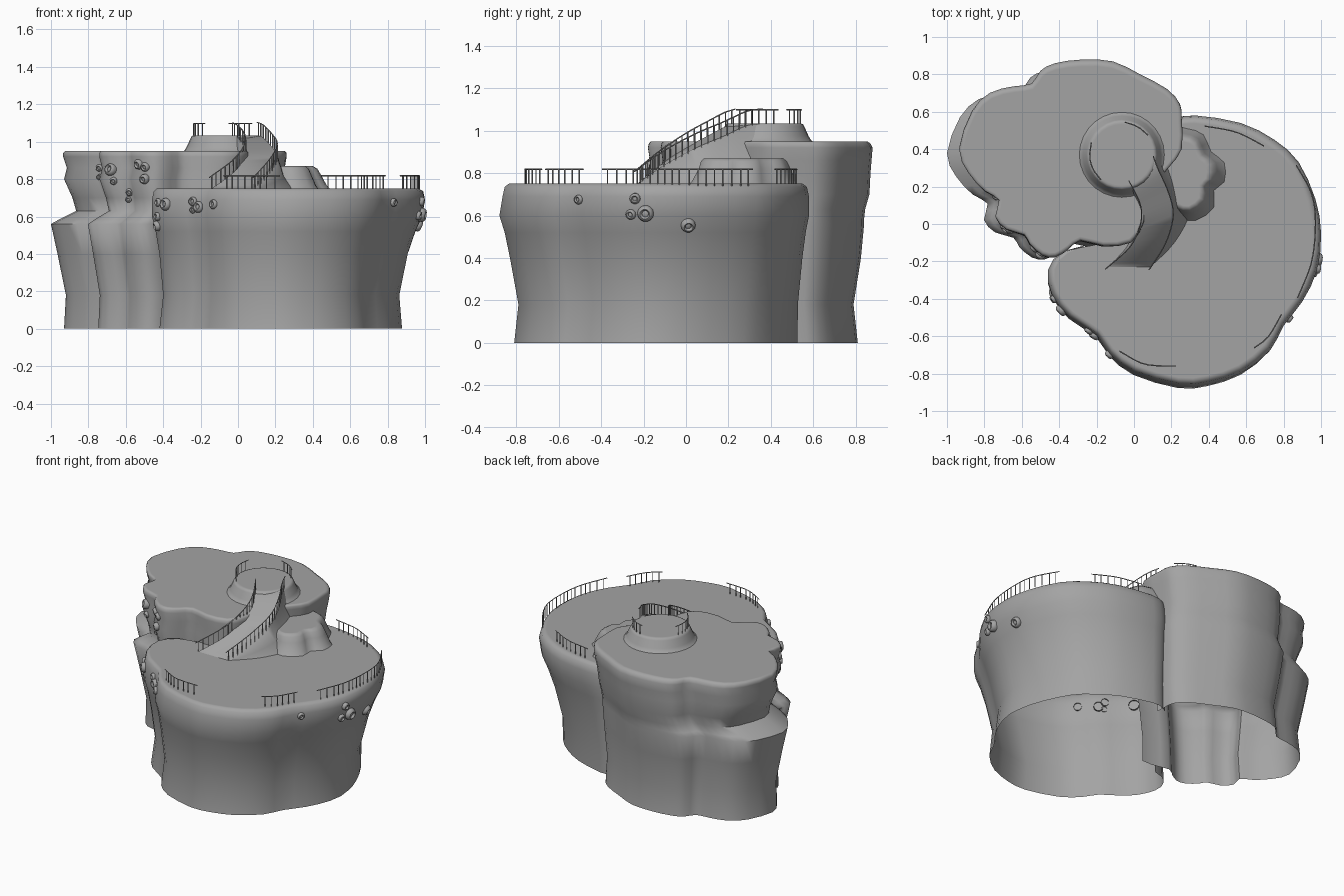
import bpy, bmesh, math
from mathutils import Vector
from mathutils.bvhtree import BVHTree
from mathutils.geometry import interpolate_bezier

if "Cube" in bpy.data.objects:
    bpy.data.objects.remove(bpy.data.objects["Cube"])

# Darker rock grey used throughout
stone = bpy.data.materials.new("stone_grey")
stone.diffuse_color = (.37, .37, .37, 1)
stone.use_nodes = True
stone.node_tree.nodes["Principled BSDF"].inputs["Base Color"].default_value = stone.diffuse_color


def add_mesh(name, bm, angle=50):
    bmesh.ops.recalc_face_normals(bm, faces=bm.faces)
    me = bpy.data.meshes.new(name)
    bm.to_mesh(me)
    bm.free()
    me.materials.append(stone)
    ob = bpy.data.objects.new(name, me)
    bpy.context.collection.objects.link(ob)
    bpy.ops.object.select_all(action='DESELECT')
    ob.select_set(True)
    bpy.context.view_layer.objects.active = ob
    bpy.ops.object.shade_smooth_by_angle(angle=math.radians(angle))
    return ob


def smooth_path(pts, n, closed=False):
    """Catmull-Rom curve through the points."""
    p = [Vector(q) for q in pts]
    m, out = len(p), []
    for i in range(m if closed else m - 1):
        if closed:
            a, b, c, d = (p[(i + k) % m] for k in (-1, 0, 1, 2))
        else:
            a, b, c, d = p[max(i - 1, 0)], p[i], p[i + 1], p[min(i + 2, m - 1)]
        out += interpolate_bezier(b, b + (c - a) / 6, c - (d - b) / 6, c, n + 1)[:-1]
    return out if closed else out + [p[-1]]


def loft(name, rings, closed=True, cap=True, skip=lambda i, k: False, inset=0, angle=50):
    bm = bmesh.new()
    vs = [[bm.verts.new(v) for v in r] for r in rings]
    n = len(vs[0])
    for k in range(len(vs) - 1):
        for i in range(n if closed else n - 1):
            if not skip(i, k):
                j = (i + 1) % n
                bm.faces.new((vs[k][i], vs[k][j], vs[k + 1][j], vs[k + 1][i]))
    if cap:
        top = bm.faces.new(vs[-1])
        top.normal_update()
        if inset:
            bmesh.ops.inset_region(bm, faces=[top], thickness=inset, use_boundary=True)
    bmesh.ops.delete(bm, geom=[v for v in bm.verts if not v.link_faces], context='VERTS')
    return add_mesh(name, bm, angle)


def mesa(name, outline, levels, hidden=0, hide_below=0, shape=lambda p, z: (0, 0)):
    """Cliff: outline fitted to a box (x0, x1, y0, y1) at each height; open below."""
    pts = smooth_path([(x, y, 0) for x, y in outline], 2, True)
    xs, ys = [p.x for p in pts], [p.y for p in pts]
    ax, bx, ay, by = min(xs), max(xs), min(ys), max(ys)
    rings = []
    for z, x0, x1, y0, y1 in levels:
        ring = []
        for p in pts:
            dx, dy = shape(p, z)
            ring.append(Vector((x0 + (p.x - ax) / (bx - ax) * (x1 - x0) + dx,
                                y0 + (p.y - ay) / (by - ay) * (y1 - y0) + dy, z)))
        rings.append(ring[::-1])
    last = 2 * hidden
    return loft(name, rings, inset=.012, angle=62,
                skip=lambda i, k: hidden and i < last and levels[k][0] < hide_below)


# Lower front terrace, its back right corner tucked in towards the foot
def tuck(p, z):
    d = (p - Vector((.3, -.15, 0))).normalized()
    w = max(0, 2 * d.x * d.y) if d.x > 0 else 0
    s = .045 * w * max(0, 1 - z / .6)
    return -d.x * s, -d.y * s


front = mesa("lower_terrace", [
    (.23, .56), (.33, .58), (.57, .54), (.75, .45), (.88, .33), (.97, .13), (1, -.05),
    (.98, -.25), (.9, -.42), (.8, -.55), (.73, -.68), (.58, -.8), (.4, -.86), (.24, -.87),
    (0, -.8), (-.13, -.7), (-.2, -.6), (-.35, -.5), (-.44, -.38), (-.46, -.25),
    (-.38, -.15), (-.2, -.11), (0, -.05), (.06, .1), (.12, .3), (.17, .5)], [
    (0, -.42, .88, -.81, .53), (.18, -.4, .865, -.79, .53), (.4, -.42, .91, -.83, .55),
    (.52, -.44, .95, -.855, .565), (.6, -.46, .985, -.88, .58), (.69, -.46, 1, -.865, .58),
    (.735, -.45, .99, -.855, .57), (.75, -.435, .965, -.835, .55)], 5, .8, tuck)


# Upper rear terrace, undercut above a ledge on its left side
def undercut(p, z):
    d = (p - Vector((-.35, .35, 0))).normalized()
    w = max(0, min(1, -1.4 * d.x - .3 * d.y - .2))
    depth = {.585: .015, .63: .055, .7: .025}.get(z, 0) * w
    return -d.x * depth, -d.y * depth * .4


back = mesa("upper_terrace", [
    (.23, .56), (.22, .64), (.15, .72), (0, .8), (-.15, .87), (-.32, .88), (-.47, .86),
    (-.55, .82), (-.6, .75), (-.7, .735), (-.83, .7), (-.93, .6), (-1, .4), (-.95, .27),
    (-.86, .17), (-.78, .12), (-.8, .03), (-.74, -.04), (-.64, -.07), (-.61, -.12),
    (-.54, -.18), (-.47, -.19), (-.4, -.15), (-.33, -.1), (-.2, -.13), (-.05, -.11),
    (.02, 0), (.04, .15), (.16, .3), (.23, .4)], [
    (0, -.93, .2, -.12, .81), (.18, -.92, .2, -.12, .79), (.4, -.965, .21, -.16, .825),
    (.56, -1, .22, -.19, .84), (.585, -.97, .22, -.185, .84), (.63, -.92, .22, -.175, .845),
    (.7, -.91, .225, -.17, .865), (.8, -.93, .24, -.18, .87), (.86, -.915, .25, -.17, .875),
    (.92, -.935, .26, -.18, .88), (.94, -.935, .26, -.175, .87), (.95, -.925, .25, -.165, .855)],
    5, .6, undercut)

# Round lookout plinth with a soft foot
rings = []
for r, z in ((.235, .945), (.22, .955), (.208, .975), (.188, 1.02), (.182, 1.03), (.173, 1.034)):
    rings.append([(-.065 + r * math.cos(a * math.tau / 28), .37 + r * math.sin(a * math.tau / 28), z)
                  for a in range(28)])
loft("lookout_plinth", rings, inset=.01)

# Lobed rock step beside the ramp
mesa("rock_step", [(.18, .5), (.28, .49), (.35, .46), (.38, .38), (.43, .33), (.43, .24),
                   (.39, .2), (.39, .12), (.32, .06), (.25, .08), (.2, .15), (.16, .3)], [
    (.74, .1, .5, .01, .54), (.765, .11, .475, .03, .527), (.82, .12, .445, .06, .505),
    (.855, .13, .425, .07, .49), (.87, .15, .4, .085, .47)])

# Curved ramp with sloping flanks
left = smooth_path([(-.14, -.23, .75), (-.02, -.12, .84), (.035, 0, .92),
                    (.035, .1, .975), (-.01, .2, 1.025), (-.06, .28, 1.034)], 4)
right = smooth_path([(.09, -.23, .75), (.17, -.1, .84), (.21, .05, .92),
                     (.18, .18, .975), (.13, .29, 1.025), (.1, .37, 1.034)], 4)
toe = Vector((0, -.08, -.012))
rings = []
for a, b in [(left[0] + toe, right[0] + toe)] + list(zip(left, right)):
    side = (b - a).normalized()
    drop = max(a.z - .74, 0)
    low_a, low_b, mid_b = a - side * drop * .2, b + side * drop * .6, b + side * drop * .2
    low_a.z = low_b.z = .74
    mid_b.z = b.z - drop * .6
    rings.append([low_a, a, b, mid_b, low_b])
loft("ramp", rings, closed=False, cap=False, angle=60)


# Railings: a top rail and evenly spaced posts
def railing(name, pts, h=.068, step=.033):
    path = smooth_path(pts, 12)
    posts, run = [path[0]], 0
    for a, b in zip(path, path[1:]):
        run += (b - a).length
        if run >= step:
            posts.append(b)
            run = 0
    up = Vector((0, 0, h))
    rail = [p + up for p in posts]
    rail = ([rail[0] + (rail[0] - rail[1]) * .6] + rail
            + [rail[-1] + (rail[-1] - rail[-2]) * .6])
    cu = bpy.data.curves.new(name, 'CURVE')
    cu.dimensions = '3D'
    cu.bevel_depth = .0033
    cu.bevel_resolution = 0
    cu.use_fill_caps = True
    cu.materials.append(stone)
    for line in [rail] + [[p - up * .15, p + up] for p in posts]:
        s = cu.splines.new('POLY')
        s.points.add(len(line) - 1)
        for q, v in zip(s.points, line):
            q.co = (*v, 1)
    bpy.context.collection.objects.link(bpy.data.objects.new(name, cu))


Z = .75
railing("right_railing", [(.885, -.37, Z), (.95, -.2, Z), (.97, 0, Z), (.95, .16, Z), (.87, .31, Z)])
railing("rear_railing", [(.4, .52, Z), (.55, .49, Z), (.69, .42, Z)])
railing("corner_railing", [(.66, -.65, Z), (.72, -.6, Z), (.79, -.48, Z)])
railing("front_railing", [(-.06, -.69, Z), (.06, -.75, Z), (.23, -.76, Z)])
railing("ramp_left_railing", left[:-3])
railing("ramp_right_railing", right[:-1])
arc = lambda a, b: [(-.065 + .172 * math.cos(math.radians(a + (b - a) * t / 4)),
                     .37 + .172 * math.sin(math.radians(a + (b - a) * t / 4)), 1.03) for t in range(5)]
railing("plinth_left_railing", arc(165, 232))
railing("plinth_rear_railing", arc(78, 38))

# Barnacles, projected onto the cliffs from the front or the right
dg = bpy.context.evaluated_depsgraph_get()
trees = [BVHTree.FromObject(o, dg) for o in (front, back)]
profile = [(1, -.4), (1.02, .2), (.85, .6), (.62, .72), (.45, .6), (.4, .35), (.2, .42)]


def barnacle(name, u, z, r, view):
    start, ray = ((Vector((u, -3, z)), Vector((0, 1, 0))) if view == 'front'
                  else (Vector((3, u, z)), Vector((-1, 0, 0))))
    hits = [h for h in (t.ray_cast(start, ray) for t in trees) if h[0]]
    if not hits:
        return
    pos, nrm = min(hits, key=lambda h: h[3])[:2]
    rot = (-nrm if nrm.dot(ray) > 0 else nrm).to_track_quat('Z', 'Y')
    loft(name, [[pos + rot @ Vector((a * r * math.cos(t * math.tau / 14),
                                     a * r * math.sin(t * math.tau / 14), b * r))
                 for t in range(14)] for a, b in profile])


spots = [("front", (-.68, .85, .033), (-.74, .86, .02), (-.665, .79, .02), (-.74, .81, .016),
          (-.53, .88, .027), (-.495, .865, .025), (-.5, .8, .026), (-.58, .73, .02),
          (-.585, .69, .016), (-.385, .665, .033), (-.425, .675, .022), (-.43, .6, .022),
          (-.43, .55, .028), (-.24, .68, .024), (-.21, .65, .03), (-.24, .635, .018),
          (-.13, .665, .025), (.83, .675, .022)),
         ("right", (-.24, .68, .025), (-.19, .61, .038), (-.26, .605, .024), (.01, .555, .034))]
for view, *items in spots:
    for i, (u, z, r) in enumerate(items):
        barnacle(f"{view}_barnacle_{i}", u, z, r, view)
